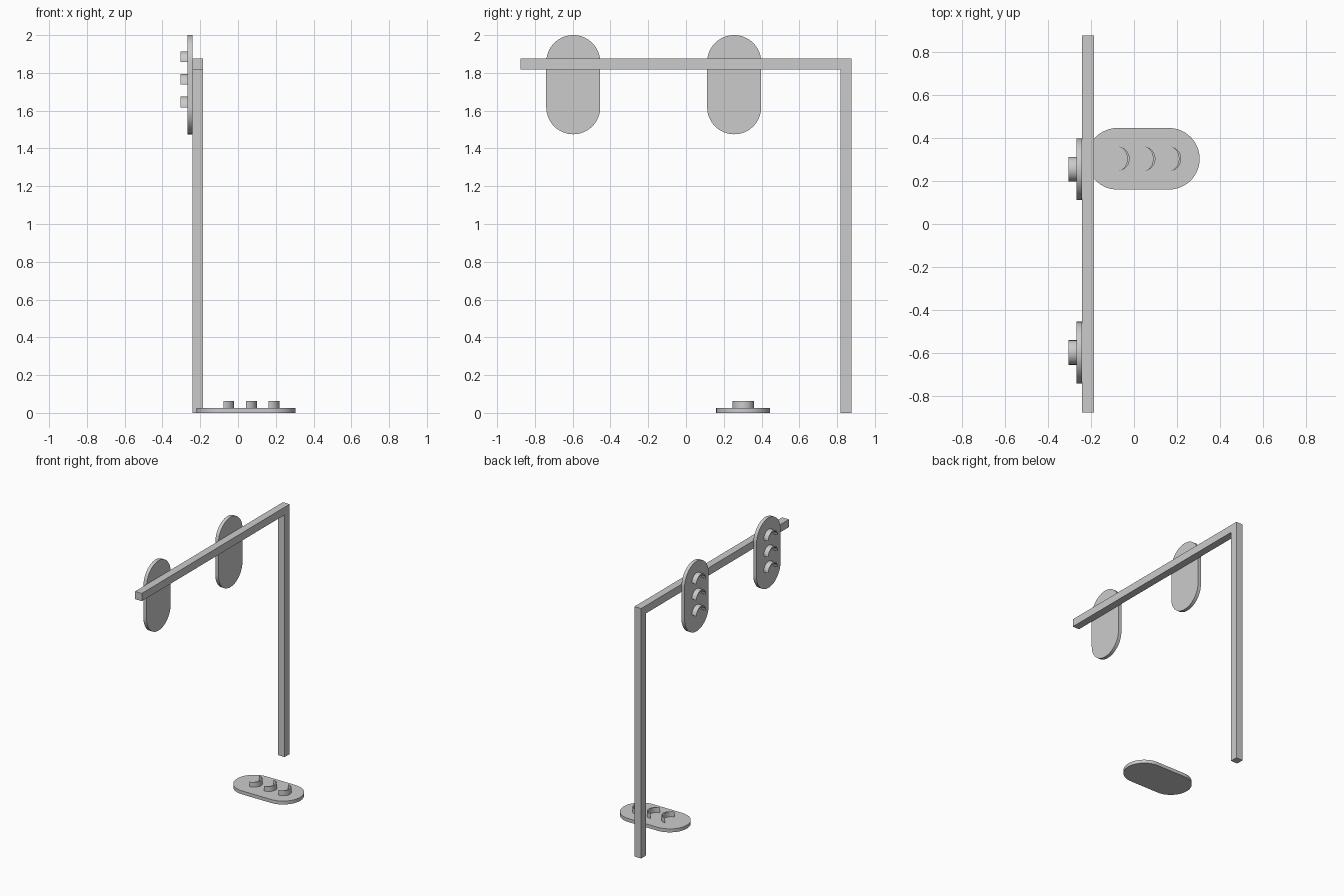
import bpy, bmesh
from math import sin, cos, pi
from mathutils import Matrix, Vector

if "Cube" in bpy.data.objects:
    bpy.data.objects.remove(bpy.data.objects["Cube"])


def finish(name, bm, smooth=False):
    bmesh.ops.recalc_face_normals(bm, faces=bm.faces)
    mesh = bpy.data.meshes.new(name)
    bm.to_mesh(mesh)
    bm.free()
    obj = bpy.data.objects.new(name, mesh)
    bpy.context.collection.objects.link(obj)
    if smooth:
        bpy.ops.object.select_all(action='DESELECT')
        obj.select_set(True)
        bpy.context.view_layer.objects.active = obj
        bpy.ops.object.shade_smooth_by_angle()
    return obj


def box(name, lo, hi):
    lo, hi = Vector(lo), Vector(hi)
    bm = bmesh.new()
    bmesh.ops.create_cube(bm, size=1, matrix=Matrix.Translation((lo + hi) / 2)
                          @ Matrix.Diagonal((*(hi - lo), 1)))
    return finish(name, bm)


def arc(cx, rx, ry, start, end, n):
    steps = [start + (end - start) * i / n for i in range(n + 1)]
    return [(cx + rx * cos(a), ry * sin(a)) for a in steps]


def prism(name, loops, z0, z1, matrix):
    """Raise closed outlines from z0 to z1; outlines are lists of quads or one cap."""
    bm = bmesh.new()
    face = bm.faces.new([bm.verts.new((x, y, z0)) for x, y in loops])
    top = bmesh.ops.extrude_face_region(bm, geom=[face], use_keep_orig=True)['geom']
    bmesh.ops.translate(bm, vec=(0, 0, z1 - z0),
                        verts=[g for g in top if isinstance(g, bmesh.types.BMVert)])
    bmesh.ops.transform(bm, matrix=matrix, verts=bm.verts)
    return finish(name, bm, True)


THICK, TOTAL = 0.026, 0.064   # backplate thickness, height including visors
R, HALF = 0.143, 0.1195       # backplate end radius, half of straight length
VISOR_R = 0.057


def signal(name, matrix):
    # Rounded backplate
    plate = arc(HALF, R, R, -pi / 2, pi / 2, 32) + arc(-HALF, R, R, pi / 2, 3 * pi / 2, 32)
    prism(name + "_backplate", plate, 0, THICK, matrix)
    # Three crescent visors over the lamps
    for label, u in (("upper", 0.12), ("middle", 0), ("lower", -0.12)):
        outer = arc(u, VISOR_R, VISOR_R, -pi / 2, pi / 2, 24)
        inner = arc(u, VISOR_R - 0.011, VISOR_R, pi / 2, -pi / 2, 24)[1:-1]
        prism(f"{name}_{label}_visor", outer + inner, THICK, TOTAL, matrix)


# Post and overhead arm
box("post", (-0.241, 0.818, 0), (-0.185, 0.876, 1.817))
box("arm", (-0.241, -0.876, 1.817), (-0.185, 0.876, 1.875))

# Two hanging signals and one lying on the ground
upright = Matrix.Rotation(-pi / 2, 4, 'Y')
for name, y in (("outer_signal", -0.597), ("inner_signal", 0.255)):
    signal(name, Matrix.Translation((-0.241, y, 1.7375)) @ upright)
signal("ground_signal", Matrix.Translation((0.0425, 0.303, 0)))
